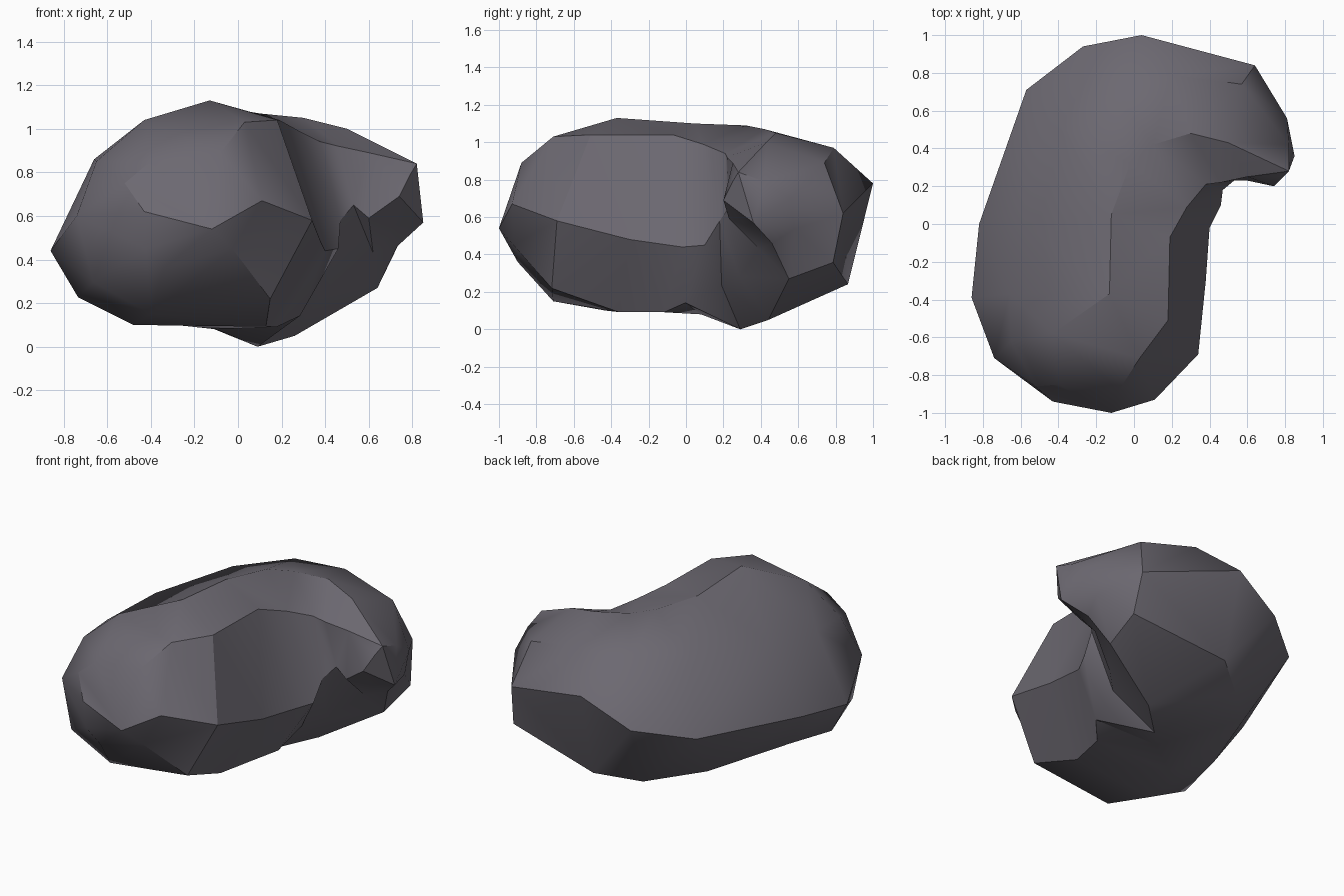
import bpy, bmesh, math
from mathutils import Vector

if "Cube" in bpy.data.objects:
    bpy.data.objects.remove(bpy.data.objects["Cube"])


def make_material(name, colour):
    material = bpy.data.materials.new(name)
    material.use_nodes = True
    material.diffuse_color = colour
    material.node_tree.nodes["Principled BSDF"].inputs["Base Color"].default_value = colour
    return material


def section(outer, shoulder, top, crest, inner, bottom, inner_fullness, outer_fullness):
    """Eight-sided ring; the two lower corners are rounded out by their fullness."""
    outer, top, inner, bottom = (Vector(p) for p in (outer, top, inner, bottom))
    centre = (outer + top + inner + bottom) / 4

    def lower_corner(side, fullness):
        corner = centre + (side + bottom - centre * 2) * fullness
        corner.z = max(corner.z, 0)
        return corner

    return [outer, shoulder, top, crest, inner, lower_corner(inner, inner_fullness),
            bottom, lower_corner(outer, outer_fullness)]


# Large front lobe, from its nose to the bend
front_lobe = [
    section((-.43, -.94, .62), (-.52, -.86, .75), (-.40, -.85, .85), (-.08, -.88, .89),
            (.11, -.93, .67), (-.34, -.90, .36), .80, .65),
    section((-.74, -.71, .60), (-.65, -.62, .85), (-.43, -.58, 1.04), (.03, -.71, 1.03),
            (.34, -.69, .58), (-.40, -.71, .15), .82, .68),
    section((-.86, -.39, .44), (-.66, -.37, .86), (-.13, -.37, 1.13), (.18, -.51, 1.04),
            (.38, -.30, .48), (-.48, -.43, .10), .90, .58),
    section((-.82, .00, .50), (-.58, .00, .91), (-.12, .05, 1.10), (.19, -.07, 1.04),
            (.40, -.02, .44), (-.38, -.14, .11), .85, .60),
]
# Back lobe, curling round into the short arm
back_lobe = [
    section((-.57, .71, .56), (-.40, .52, .93), (-.02, .32, 1.09), (.28, .09, .99),
            (.46, .10, .45), (-.10, .08, .08), .72, .72),
    section((-.27, .94, .62), (-.12, .74, .97), (.10, .42, 1.07), (.38, .21, .94),
            (.47, .18, .58), (.09, .29, .00), .60, .75),
    section((.04, 1.0, .78), (.20, .79, .97), (.30, .48, 1.05), (.46, .22, .92),
            (.53, .23, .65), (.26, .44, .05), .62, .90),
    section((.64, .84, .62), (.57, .74, .89), (.50, .43, 1.00), (.60, .25, .89),
            (.60, .23, .59), (.64, .55, .27), .50, .75),
    section((.81, .56, .70), (.82, .42, .79), (.82, .28, .84), (.79, .25, .79),
            (.74, .20, .69), (.73, .46, .46), .60, .75),
]
front_tip = (-.12, -1.0, .54)
arm_tip = (.85, .36, .57)

# Boulder skin, lofted ring by ring and closed with a fan at each end
bm = bmesh.new()
rings = [[bm.verts.new(p) for p in ring] for ring in front_lobe + back_lobe]
sides = len(rings[0])
for first, second in zip(rings, rings[1:]):
    for i in range(sides):
        j = (i + 1) % sides
        bm.faces.new((first[i], first[j], second[j], second[i]))
for ring, tip in ((rings[0], front_tip), (rings[-1], arm_tip)):
    pole = bm.verts.new(tip)
    for i in range(sides):
        bm.faces.new((ring[i], ring[(i + 1) % sides], pole))
bmesh.ops.triangulate(bm, faces=bm.faces[:], quad_method='SHORT_EDGE')
bmesh.ops.recalc_face_normals(bm, faces=bm.faces[:])

mesh = bpy.data.meshes.new("boulder")
bm.to_mesh(mesh)
bm.free()
mesh.materials.append(make_material("dark stone grey", (.15, .14, .165, 1)))
boulder = bpy.data.objects.new("boulder", mesh)
bpy.context.collection.objects.link(boulder)

# Soft facets with only the steep creases left sharp
bpy.ops.object.select_all(action='DESELECT')
boulder.select_set(True)
bpy.context.view_layer.objects.active = boulder
bpy.ops.object.shade_smooth_by_angle(angle=math.radians(35))
